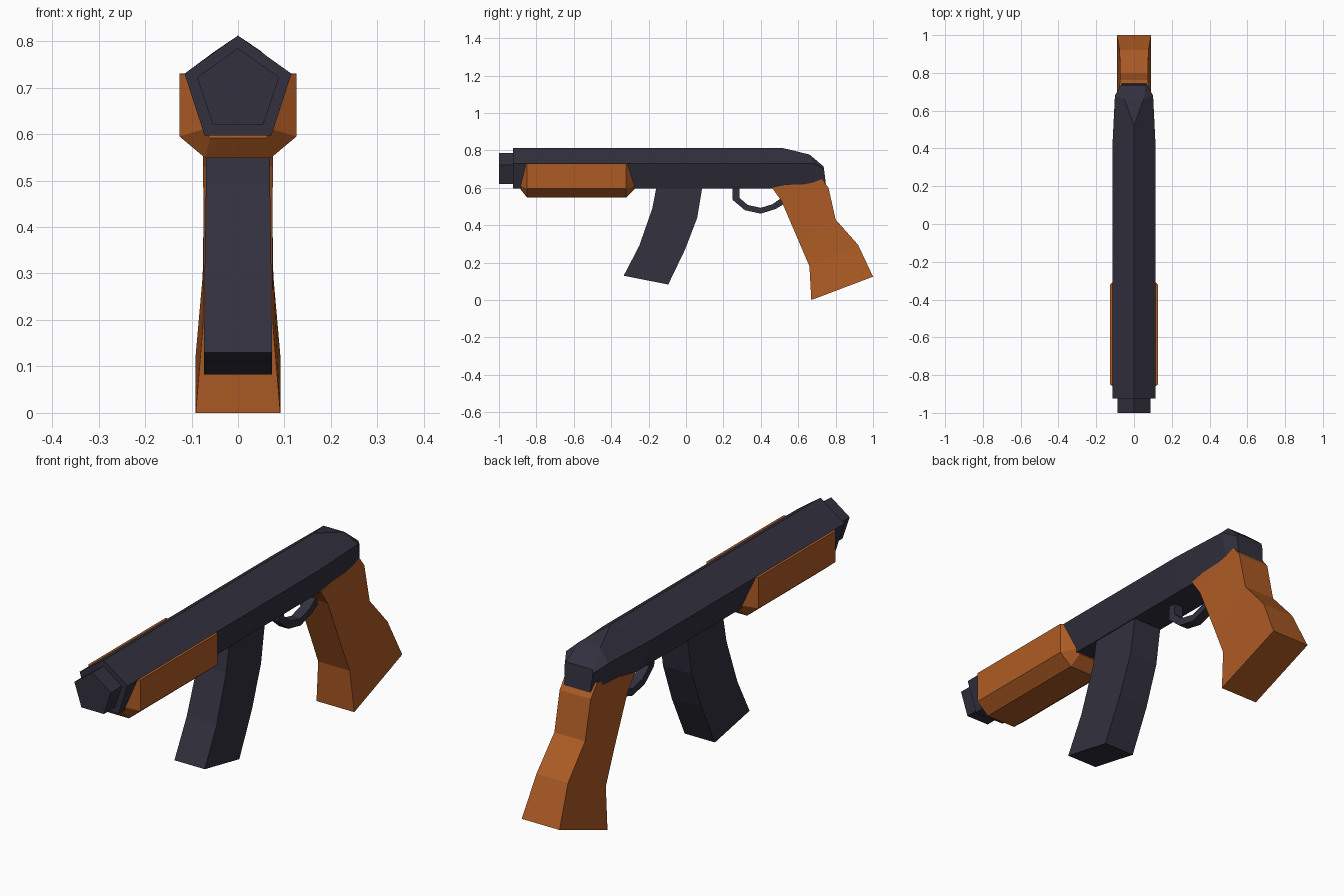
import bpy, bmesh

def material(name, rgb):
    m = bpy.data.materials.new(name)
    m.diffuse_color = (*rgb, 1)
    return m

METAL = material("dark_metal", (0.032, 0.030, 0.048))
WOOD = material("orange_wood", (0.42, 0.105, 0.018))

def loft(name, rings, mat):
    """Skin a list of equal-length (x, y, z) rings and cap both ends."""
    bm = bmesh.new()
    vs = [[bm.verts.new(p) for p in r] for r in rings]
    n = len(rings[0])
    for a, b in zip(vs, vs[1:]):
        for i in range(n):
            j = (i + 1) % n
            bm.faces.new((a[i], a[j], b[j], b[i]))
    bm.faces.new(vs[0])
    bm.faces.new(vs[-1])
    bmesh.ops.remove_doubles(bm, verts=bm.verts, dist=0.0005)
    bmesh.ops.recalc_face_normals(bm, faces=bm.faces)
    me = bpy.data.meshes.new(name)
    bm.to_mesh(me)
    bm.free()
    me.materials.append(mat)
    ob = bpy.data.objects.new(name, me)
    bpy.context.collection.objects.link(ob)
    return ob

def mirrored(half):
    """Close a right-hand outline into a symmetric ring."""
    return half + [(-x, y, z) for x, y, z in reversed(half)]

def slab(name, rows, mat):
    """Loft rectangles; each row is front (y, z), back (y, z), half width."""
    return loft(name, [[(w, *f), (w, *b), (-w, *b), (-w, *f)] for f, b, w in rows], mat)

# Receiver and barrel: pentagon whose ridge splits toward the rounded back
loft("receiver", [mirrored(h) for h in (
    [(0, -0.925, 0.812), (0.115, -0.925, 0.73), (0.072, -0.925, 0.597)],
    [(0, 0.52, 0.812), (0.115, 0.40, 0.73), (0.072, 0.40, 0.597)],
    [(0.05, 0.66, 0.778), (0.101, 0.68, 0.73), (0.068, 0.68, 0.597)],
    [(0.065, 0.735, 0.715), (0.068, 0.738, 0.70), (0.062, 0.75, 0.60)])], METAL)

# Muzzle
loft("muzzle", [mirrored([(0, y, 0.785), (0.088, y, 0.722), (0.054, y, 0.62)])
                for y in (-1.0, -0.90)], METAL)

# Handguard with chamfered ends
loft("handguard", [mirrored(h) for h in (
    [(0.108, -0.86, 0.728), (0.076, -0.885, 0.61), (0.06, -0.885, 0.592)],
    [(0.126, -0.85, 0.73), (0.126, -0.85, 0.595), (0.07, -0.85, 0.548)],
    [(0.126, -0.32, 0.73), (0.126, -0.32, 0.595), (0.07, -0.32, 0.548)],
    [(0.108, -0.31, 0.728), (0.076, -0.275, 0.61), (0.06, -0.275, 0.592)])], WOOD)

# Curved magazine
slab("magazine", [
    ((-0.155, 0.62), (0.09, 0.62), 0.068),
    ((-0.18, 0.49), (0.06, 0.44), 0.069),
    ((-0.25, 0.29), (-0.005, 0.27), 0.072),
    ((-0.333, 0.13), (-0.095, 0.083), 0.073)], METAL)

# Trigger guard: outer and inner edge of the bent strip
slab("trigger_guard", [
    ((0.248, 0.61), (0.285, 0.61), 0.022),
    ((0.25, 0.535), (0.285, 0.547), 0.022),
    ((0.315, 0.48), (0.33, 0.508), 0.022),
    ((0.40, 0.462), (0.40, 0.493), 0.022),
    ((0.48, 0.487), (0.462, 0.512), 0.022),
    ((0.55, 0.53), (0.53, 0.56), 0.022)], METAL)

# Pistol grip, flared at the base
slab("grip", [
    ((0.67, 0.0), (1.0, 0.125), 0.091),
    ((0.66, 0.18), (0.92, 0.295), 0.076),
    ((0.60, 0.32), (0.80, 0.43), 0.074),
    ((0.51, 0.53), (0.762, 0.60), 0.075),
    ((0.46, 0.60), (0.72, 0.655), 0.076)], WOOD)
